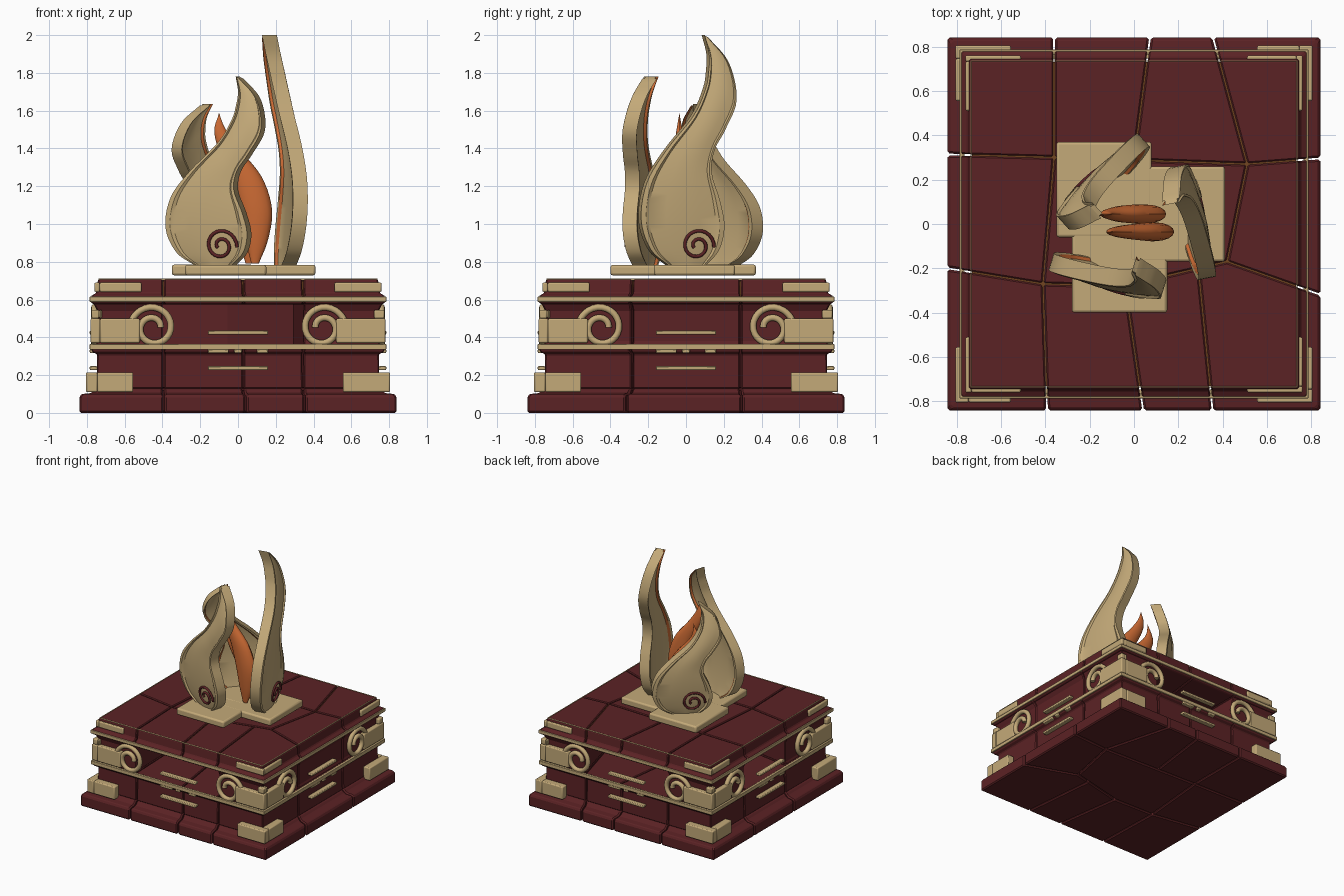
import bpy, bmesh, math
from mathutils import Vector, Matrix

if "Cube" in bpy.data.objects:
    bpy.data.objects.remove(bpy.data.objects["Cube"])


def material(name, rgb):
    m = bpy.data.materials.new(name)
    m.diffuse_color = (*rgb, 1)
    m.use_nodes = True
    m.node_tree.nodes["Principled BSDF"].inputs["Base Color"].default_value = m.diffuse_color
    return m


RED = material("dark_red_stone", (0.105, 0.016, 0.018))
TAN = material("tan_trim", (0.55, 0.40, 0.19))
ORANGE = material("orange_fire", (0.62, 0.15, 0.035))
BROWN = material("brown_crack", (0.17, 0.06, 0.015))


def finish(name, bm, mats, bevel=0.0, segments=2, smooth=True):
    bmesh.ops.recalc_face_normals(bm, faces=bm.faces)
    me = bpy.data.meshes.new(name)
    bm.to_mesh(me)
    bm.free()
    for m in mats:
        me.materials.append(m)
    ob = bpy.data.objects.new(name, me)
    bpy.context.collection.objects.link(ob)
    if bevel:
        mod = ob.modifiers.new("soft_edges", 'BEVEL')
        mod.width, mod.segments, mod.limit_method = bevel, segments, 'ANGLE'
    if smooth:
        bpy.ops.object.select_all(action='DESELECT')
        ob.select_set(True)
        bpy.context.view_layer.objects.active = ob
        bpy.ops.object.shade_smooth_by_angle(angle=math.radians(35))
    return ob


def box(bm, x0, x1, y0, y1, z0, z1, mat=Matrix()):
    m = Matrix.Translation(((x0 + x1) / 2, (y0 + y1) / 2, (z0 + z1) / 2)) @ \
        Matrix.Diagonal((x1 - x0, y1 - y0, z1 - z0, 1))
    bmesh.ops.create_cube(bm, size=1, matrix=mat @ m)


SIDES = [Matrix.Rotation(i * math.pi / 2, 4, 'Z') for i in range(4)]

# Irregular stone plan shared by all courses
a, b, c, d, e, f, g = [(-.36, .30), (-.41, -.27), (-.04, -.28), (.29, -.2),
                       (.42, -.17), (.51, .27), (0, .288)]
CELLS = [
    [(-.9, .9), (-.36, .9), a, (-.9, .315)],
    [(-.9, .315), a, b, (-.9, -.19)],
    [(-.9, -.19), b, (-.39, -.9), (-.9, -.9)],
    [(-.36, .9), a, g, (.08, .9)],
    [(.08, .9), g, f, (.34, .9)],
    [(.34, .9), f, (.9, .3), (.9, .9)],
    [f, (.9, .3), (.9, -.34), e],
    [e, (.9, -.34), (.9, -.9), (.36, -.9), d],
    [d, (.36, -.9), (.05, -.9), c],
    [c, (.05, -.9), (-.39, -.9), b],
    [a, g, f, e, d, c, b]]


def stones(name, profile, skip=(), bevel=0.006, gap=0.004):
    """Square course with the given (half width, z) profile, split into stones."""
    full = bmesh.new()
    rings = [[full.verts.new((sx * h, sy * h, z)) for sx, sy in
              ((-1, -1), (1, -1), (1, 1), (-1, 1))] for h, z in profile]
    for r0, r1 in zip(rings, rings[1:]):
        for i in range(4):
            j = (i + 1) % 4
            full.faces.new((r0[i], r0[j], r1[j], r1[i]))
    full.faces.new(rings[0][::-1])
    full.faces.new(rings[-1])
    out = bpy.data.meshes.new("tmp")
    total = bmesh.new()
    for k, cell in enumerate(CELLS):
        if k in skip:
            continue
        bm = full.copy()
        mid = sum((Vector(p) for p in cell), Vector((0, 0))) / len(cell)
        for p, q in zip(cell, cell[1:] + cell[:1]):
            p, q = Vector(p), Vector(q)
            n = Vector((q.y - p.y, p.x - q.x)).normalized()
            if n.dot(mid - p) > 0:
                n = -n
            co = p - n * gap
            bmesh.ops.bisect_plane(bm, geom=bm.verts[:] + bm.edges[:] + bm.faces[:],
                                   plane_co=(co.x, co.y, 0), plane_no=(n.x, n.y, 0),
                                   clear_outer=True)
            rim = [ed for ed in bm.edges if ed.is_boundary]
            if rim:
                bmesh.ops.holes_fill(bm, edges=rim, sides=0)
        bm.to_mesh(out)
        bm.free()
        total.from_mesh(out)
    full.free()
    bpy.data.meshes.remove(out)
    return finish(name, total, [RED], bevel, 1, smooth=False)


# Stone courses; the middle one has openings on three sides
stones("plinth_stones", [(.84, 0), (.84, .09), (.825, .1), (.775, .105), (.75, .13)], bevel=.009)
stones("lower_stones", [(.75, .128), (.745, .31), (.775, .325), (.775, .36)])
stones("frieze_stones", [(.755, .358), (.745, .38), (.745, .54), (.765, .58)], skip=(1, 3, 4, 8, 9))
stones("cap_stones", [(.765, .575), (.78, .585), (.78, .618), (.75, .635), (.742, .70), (.735, .71)])
bm = bmesh.new()
box(bm, -.73, .73, -.73, .73, .60, .698)
finish("crack_filling", bm, [BROWN], smooth=False)

# Trim strips running round the block
bm = bmesh.new()
for M in SIDES:
    for z0, z1, h in ((.335, .365, .785), (.588, .615, .786), (.702, .712, .738)):
        t = .006 if z0 > .7 else .022
        box(bm, -h, h, -h, -h + t, z0, z1, M)
finish("trim_strips", bm, [TAN], .004)

# Corner caps wrapping each corner at three heights
bm = bmesh.new()
for M in SIDES:
    for z0, z1, end, out, t in ((.11, .215, .555, .805, .06), (.37, .50, .52, .78, .05),
                                (.50, .545, .72, .775, .04), (.64, .69, .51, .76, .028)):
        box(bm, end, out, -out, -out + t, z0, z1, M)
        box(bm, out - t, out, -out + t, -end, z0, z1, M)
finish("corner_caps", bm, [TAN], .01)

# Short bars across the middle of each side
bm = bmesh.new()
for M in SIDES:
    for x0, x1, z in ((-.16, .16, .425), (-.16, .16, .237), (-.16, -.05, .327), (-.02, .02, .327), (.1, .16, .327)):
        box(bm, x0, x1, -.785, -.745, z - .01, z + .01, M)
finish("side_bars", bm, [TAN], .005)


def tube(name, paths, radius, mat):
    cu = bpy.data.curves.new(name, 'CURVE')
    cu.dimensions, cu.bevel_depth, cu.bevel_resolution = '3D', radius, 3
    cu.use_fill_caps = True
    for pts in paths:
        sp = cu.splines.new('POLY')
        sp.points.add(len(pts) - 1)
        for pt, co in zip(sp.points, pts):
            pt.co = (*co, 1)
    cu.materials.append(mat)
    ob = bpy.data.objects.new(name, cu)
    bpy.context.collection.objects.link(ob)
    bpy.ops.object.select_all(action='DESELECT')
    ob.select_set(True)
    bpy.context.view_layer.objects.active = ob
    bpy.ops.object.convert(target='MESH')
    bpy.ops.object.shade_smooth_by_angle(angle=math.radians(50))


def spiral(a0, turns, r0, r1, n=40):
    for i in range(n + 1):
        t = i / n
        ang, r = a0 + turns * 2 * math.pi * t, r0 + (r1 - r0) * t
        yield r * math.cos(ang), r * math.sin(ang)


# Scrolls beside the corner caps
tube("side_scrolls", [[M @ Vector((s * (-.45 + u), -.76, .45 + v))
                       for u, v in spiral(math.radians(165), -1.45, .12, .04)]
                      for M in SIDES for s in (1, -1)], .018, TAN)

# Overlapping square plates under the flames
for i, (x, y) in enumerate(((-.135, .155), (.195, .045), (-.065, -.185))):
    bm = bmesh.new()
    box(bm, x - .215, x + .215, y - .215, y + .215, .728, .785 - .001 * i)
    finish("flame_plate_%d" % (i + 1), bm, [TAN], .012)

# Left and right outline of a flame
LEFT = [(-.1, 0), (-.2, .07), (-.255, .2), (-.225, .36), (-.12, .5),
        (.03, .65), (.1, .77), (.12, .85), (.125, .92), (.105, 1)]
RIGHT = [(.1, 0), (.17, .07), (.195, .17), (.17, .28), (.125, .4),
         (.14, .5), (.2, .59), (.265, .72), (.23, .88), (.125, .99)]


def smooth_line(pts, n=5):
    P = [Vector(p) for p in pts]
    P = [2 * P[0] - P[1]] + P + [2 * P[-1] - P[-2]]
    out = []
    for i in range(1, len(P) - 2):
        p0, p1, p2, p3 = P[i - 1:i + 3]
        for k in range(n):
            t = k / n
            out.append(.5 * (2 * p1 + (p2 - p0) * t + (2 * p0 - 5 * p1 + 4 * p2 - p3) * t * t
                             + (3 * p1 - p0 - 3 * p2 + p3) * t ** 3))
    return out + [P[-2]]


COLS = (0, .06, .1, .3, .5, .7, .9, .94, 1)


def flame(name, x, y, facing, height):
    """Curved leaf plate with a raised rim, facing outward."""
    ang = math.radians(facing)
    out, side = Vector((math.cos(ang), math.sin(ang), 0)), Vector((-math.sin(ang), math.cos(ang), 0))

    def place(u, h, depth):
        lean = .19 * h - .255 * h * h
        return Vector((x, y, .78 + h * height)) + side * u + out * (lean + depth)

    bm = bmesh.new()
    front, back = [], []
    for l, r in zip(smooth_line(LEFT), smooth_line(RIGHT)):
        w = min(1, (r - l).length / .2)
        fr, bk = [], []
        for s in COLS:
            p = l.lerp(r, s)
            inside = .08 < s < .92
            dome = .016 * math.sin(math.pi * s) * w
            fr.append(bm.verts.new(place(p.x, p.y, .04 - (.012 if inside else 0) + dome)))
            bk.append(bm.verts.new(place(p.x, p.y, -.04 + (.012 if inside else 0) + dome)))
        front.append(fr)
        back.append(bk)
    n = len(COLS) - 1
    for i in range(len(front) - 1):
        F0, F1, B0, B1 = front[i], front[i + 1], back[i], back[i + 1]
        for j in range(n):
            bm.faces.new((F0[j], F0[j + 1], F1[j + 1], F1[j]))
            fc = bm.faces.new((B0[j], B1[j], B1[j + 1], B0[j + 1]))
            fc.material_index = 1 if j in (1, n - 2) else 0   # glowing inner border
        for j in (0, n):
            bm.faces.new((F0[j], F1[j], B1[j], B0[j]))
    for F, B in ((front[0], back[0]), (front[-1], back[-1])):
        for j in range(n):
            bm.faces.new((F[j], B[j], B[j + 1], F[j + 1]))
    finish(name, bm, [TAN, ORANGE])
    return [place(.05 + u, (.105 + v) / height, .046)
            for u, v in spiral(math.radians(-5), 1.6, .09, .02, 36)]


marks = [flame("front_flame", -.12, -.215, -107, 1.0),
         flame("right_flame", .25, 0, 11, 1.22),
         flame("back_flame", -.125, .185, 132, .855)]
tube("flame_scrolls", marks, .009, RED)


# Inner fire tongues: (x, z, half width) along the centre line
def tongue(name, y, path):
    bm = bmesh.new()
    line = smooth_line(path, 5)
    rings = []
    for p in line:
        w = max(p.z, .002)
        rings.append([bm.verts.new((p.x + w * math.cos(t), y + .5 * w * math.sin(t), p.y))
                      for t in (k * math.pi / 8 for k in range(16))])
    for r0, r1 in zip(rings, rings[1:]):
        for i in range(16):
            j = (i + 1) % 16
            bm.faces.new((r0[i], r0[j], r1[j], r1[i]))
    bm.faces.new(rings[0])
    bm.faces.new(rings[-1])
    finish(name, bm, [ORANGE])


tongue("tall_fire_tongue", -.035, [(.09, .79, .02), (.10, .92, .06), (.095, 1.08, .085),
                                   (.045, 1.25, .08), (-.05, 1.4, .055), (-.095, 1.5, .03), (-.1, 1.585, 0)])
tongue("low_fire_tongue", .045, [(.06, .79, .02), (.07, .9, .06), (.055, 1.03, .085),
                                 (-.03, 1.18, .08), (-.1, 1.29, .05), (-.115, 1.36, .025), (-.1, 1.44, 0)])
